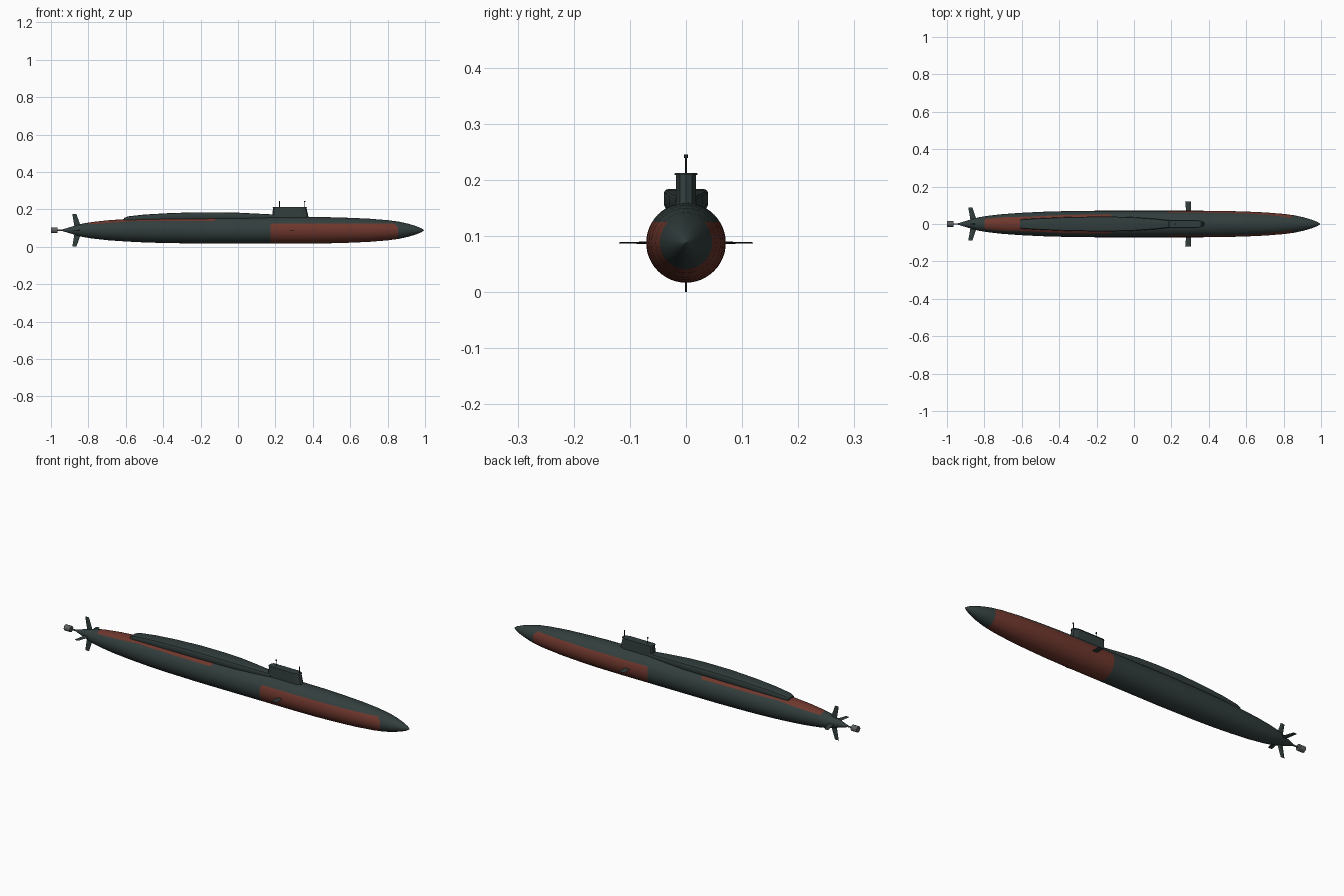
import bpy, bmesh, math
from mathutils import Vector

cube = bpy.data.objects.get("Cube")
if cube:
    bpy.data.objects.remove(cube)

AXIS = 0.088  # height of the hull centreline


def material(name, rgb):
    m = bpy.data.materials.new(name)
    m.use_nodes = True
    m.diffuse_color = (*rgb, 1)
    m.node_tree.nodes["Principled BSDF"].inputs["Base Color"].default_value = (*rgb, 1)
    return m


GREEN = material("dark green grey", (0.032, 0.048, 0.047))
RED = material("dull red", (0.155, 0.038, 0.026))
GREY = material("metal grey", (0.11, 0.12, 0.12))
DARK = material("near black", (0.015, 0.018, 0.018))


def finish(bm, name, mats, smooth=True):
    bmesh.ops.recalc_face_normals(bm, faces=bm.faces)
    mesh = bpy.data.meshes.new(name)
    bm.to_mesh(mesh)
    bm.free()
    ob = bpy.data.objects.new(name, mesh)
    bpy.context.collection.objects.link(ob)
    for m in mats:
        mesh.materials.append(m)
    if smooth:
        bpy.ops.object.select_all(action="DESELECT")
        ob.select_set(True)
        bpy.context.view_layer.objects.active = ob
        bpy.ops.object.shade_smooth_by_angle(angle=math.radians(35))
    return ob


def loft(name, sections, mats, smooth=True):
    """Skin a list of closed sections and cap both ends."""
    bm = bmesh.new()
    rings = [[bm.verts.new(p) for p in s] for s in sections]
    n = len(rings[0])
    for a, b in zip(rings, rings[1:]):
        for i in range(n):
            j = (i + 1) % n
            bm.faces.new((a[i], a[j], b[j], b[i]))
    bm.faces.new(rings[0])
    bm.faces.new(rings[-1])
    return finish(bm, name, mats, smooth)


def circle(x, r, n=48, z=AXIS):
    return [(x, r * math.cos(2 * math.pi * i / n), z + r * math.sin(2 * math.pi * i / n))
            for i in range(n)]


def rod(name, start, end, r, mat, n=12):
    a, b = Vector(start), Vector(end)
    q = (b - a).to_track_quat("Z", "Y")
    ring = [Vector((r * math.cos(2 * math.pi * i / n), r * math.sin(2 * math.pi * i / n), 0))
            for i in range(n)]
    return loft(name, [[p + q @ v for v in ring] for p in (a, b)], [mat])


# Hull: x, radius
profile = [(-0.95, 0.001), (-0.92, 0.010), (-0.87, 0.025), (-0.83, 0.036), (-0.78, 0.044),
           (-0.7, 0.053), (-0.6, 0.060), (-0.5, 0.065), (-0.38, 0.0685), (-0.2, 0.071),
           (0.35, 0.071), (0.48, 0.070), (0.6, 0.0665), (0.7, 0.062), (0.8, 0.054),
           (0.86, 0.046), (0.91, 0.035), (0.95, 0.023), (0.98, 0.011), (0.995, 0.001)]
hull = loft("hull", [circle(x, r) for x, r in profile], [GREEN, RED])

# Painted panels, cut along their borders
FRONT, BACK = (0.175, 0.855), (-0.80, -0.12)
FRONT_TOP, BACK_LOW, SLOPE, CORNER = 0.125, 0.137, 0.07, 0.02
slant = lambda x: BACK_LOW + SLOPE * (x + 0.55)
bm = bmesh.new()
bm.from_mesh(hull.data)
cuts = [((x, 0, 0), (1, 0, 0)) for x in FRONT + BACK]
cuts += [((0, 0, z), (0, 0, 1)) for z in (FRONT_TOP, BACK_LOW)]
cuts += [((-0.55, 0, BACK_LOW), (-SLOPE, 0, 1))]
# Clipped panel corners
cuts += [((FRONT[0], 0, FRONT_TOP - CORNER / 2), (-1, 0, 1)),
         ((FRONT[1], 0, FRONT_TOP - CORNER), (1, 0, 1)),
         ((BACK[1], 0, BACK_LOW + CORNER / 3), (1, 0, -1))]
for co, no in cuts:
    bmesh.ops.bisect_plane(bm, geom=bm.verts[:] + bm.edges[:] + bm.faces[:],
                           plane_co=co, plane_no=no, dist=1e-6)
for f in bm.faces:
    x, y, z = f.calc_center_median()
    front = (FRONT[0] < x < FRONT[1] and z < FRONT_TOP
             and z - FRONT_TOP + CORNER / 2 < x - FRONT[0]
             and z - FRONT_TOP + CORNER < FRONT[1] - x)
    back = (BACK[0] < x < BACK[1] and z > min(BACK_LOW, slant(x))
            and z - BACK_LOW - CORNER / 3 > x - BACK[1])
    f.material_index = int(front or back)
bm.to_mesh(hull.data)
bm.free()


# Raised deck casing: x, half width, top, bottom
def casing_section(x, w, top, low):
    b = min(0.006, (top - low) * 0.3)
    half = [(w * 0.92, low), (w, low + b), (w, top - b), (w - b * 0.4, top - b * 0.3),
            (w - b * 1.3, top)]
    return [(x, y, z) for y, z in half] + [(x, -y, z) for y, z in reversed(half)]


stations = [(-0.61, 0.022, 0.153, 0.138), (-0.59, 0.026, 0.162, 0.138),
            (-0.5, 0.031, 0.172, 0.142), (-0.38, 0.036, 0.179, 0.146),
            (-0.24, 0.039, 0.184, 0.149), (-0.1, 0.039, 0.184, 0.150),
            (0.0, 0.036, 0.182, 0.150), (0.1, 0.029, 0.177, 0.150),
            (0.2, 0.019, 0.172, 0.150)]
loft("deck_casing", [casing_section(*s) for s in stations], [GREEN])


# Sail with a sloped leading edge and a thin top plate
def sail_section(z, back, front, w):
    c = w * 0.4
    half = [(back, w - c), (back + c, w), (front - 0.03, w), (front - 0.006, w - c)]
    return ([(x, y, z) for x, y in half] + [(front, 0, z)]
            + [(x, -y, z) for x, y in reversed(half)])


loft("sail", [sail_section(0.145, 0.182, 0.380, 0.0185),
              sail_section(0.209, 0.187, 0.366, 0.0175)], [GREEN], False)
loft("sail_top", [sail_section(0.209, 0.185, 0.369, 0.0205),
                  sail_section(0.212, 0.186, 0.368, 0.0200)], [GREEN], False)

# Masts with small heads
for label, x in (("back", 0.222), ("front", 0.357)):
    rod(label + "_mast", (x, 0, 0.205), (x, 0, 0.242), 0.0018, DARK)
    rod(label + "_mast_head", (x, 0, 0.239), (x, 0, 0.245), 0.0032, DARK)


# Fins: thin tapered blades around the hull axis
def fin(name, angle, root, tip, root_x, tip_x, thick):
    out = Vector((0, math.cos(angle), math.sin(angle)))
    side = Vector((0, -math.sin(angle), math.cos(angle)))
    centre = Vector((0, 0, AXIS))

    def section(r, xs, t):
        back, front = xs
        mid = back + (front - back) * 0.65
        return [centre + out * r + side * s + Vector((x, 0, 0))
                for x, s in ((back, 0), (mid, t), (front, 0), (mid, -t))]

    loft(name, [section(root, root_x, thick), section(tip, tip_x, thick * 0.6)],
         [GREEN], False)


for label, a in (("left", 0), ("right", math.pi)):
    fin(label + "_bow_plane", a, 0.06, 0.119, (0.279, 0.304), (0.274, 0.306), 0.0016)
for label, a in (("left", 0), ("right", math.pi), ("upper", math.pi / 2), ("lower", -math.pi / 2)):
    fin(label + "_stern_fin", a, 0.012, 0.088, (-0.873, -0.838), (-0.886, -0.864), 0.003)

# Shaft and propulsor drum
rod("shaft", (-0.97, 0, AXIS), (-0.94, 0, AXIS), 0.004, GREY)
rod("propulsor", (-1.0, 0, AXIS), (-0.966, 0, AXIS), 0.0155, GREY, 20)
